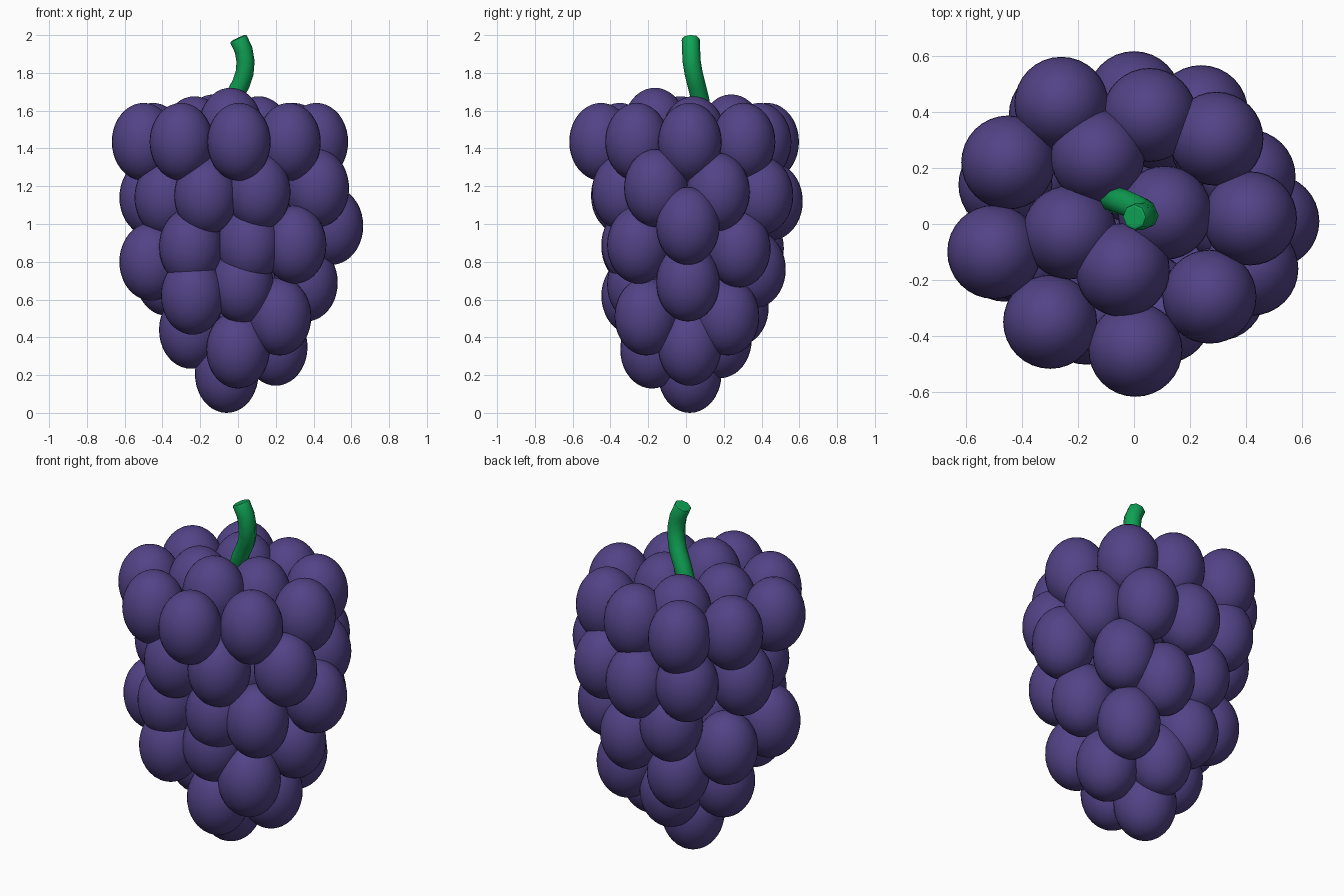
import bpy, bmesh, math
from mathutils import Vector

if "Cube" in bpy.data.objects:
    bpy.data.objects.remove(bpy.data.objects["Cube"])


def material(name, rgb):
    m = bpy.data.materials.new(name)
    m.diffuse_color = (*rgb, 1)
    m.use_nodes = True
    m.node_tree.nodes["Principled BSDF"].inputs["Base Color"].default_value = m.diffuse_color
    return m


purple = material("grape purple", (0.085, 0.056, 0.24))
green = material("stem green", (0.005, 0.36, 0.09))

# one egg-shaped grape, shared by all grapes
RX, RZ = 0.168, 0.206
bm = bmesh.new()
bmesh.ops.create_uvsphere(bm, u_segments=32, v_segments=20, radius=1)
bmesh.ops.scale(bm, vec=(RX, RX, RZ), verts=bm.verts)
for f in bm.faces:
    f.smooth = True
grape_mesh = bpy.data.meshes.new("grape")
bm.to_mesh(grape_mesh)
bm.free()
grape_mesh.materials.append(purple)


def grape(name, x, y, z):
    ob = bpy.data.objects.new(name, grape_mesh)
    ob.location = (x, y, z)
    bpy.context.collection.objects.link(ob)


# crown and shoulder grapes
for x, y, z in [(-.13, .24, 1.48), (-.23, -.03, 1.47), (-.04, -.165, 1.515), (.11, .04, 1.47)]:
    grape("crown_grape", x, y, z)
for x, y in [(-.26, .43), (-.45, .22), (-.50, -.10), (-.30, -.35), (.005, -.45),
             (.27, -.26), (.415, .02), (.295, .305), (.055, .39)]:
    grape("shoulder_grape", x, y, 1.435)

# middle and lower tiers
tiers = {
    "upper_grape": [(.42, -.16, 1.19), (.41, .17, 1.17), (-.17, -.335, 1.15), (.11, -.33, 1.17),
                    (-.46, .14, 1.14), (-.38, -.12, 1.14), (0, .45, 1.12), (.24, .40, 1.15),
                    (-.28, .39, 1.15)],
    "middle_grape": [(.495, .01, .99), (.30, -.25, .89), (.06, -.28, .89), (-.25, -.28, .88),
                     (-.46, -.11, .80), (.30, .28, .87), (.10, .36, .76), (-.15, .35, .87)],
    "lower_grape": [(-.24, -.28, .62), (.02, -.25, .68), (.36, .01, .69), (-.375, .16, .72),
                    (.22, -.21, .51), (.22, .22, .51), (-.14, .27, .56)],
    "tip_grape": [(-.25, .01, .44), (0, -.18, .335), (.20, .02, .35), (-.03, .18, .39),
                  (-.06, .02, .206)],
}
for name, spots in tiers.items():
    for p in spots:
        grape(name, *p)

# curved stem swept along a path
path = [Vector(p) for p in [(-.08, .09, 1.53), (-.03, .075, 1.66), (.015, .055, 1.74),
                            (.035, .04, 1.80), (.04, .03, 1.86), (.03, .027, 1.92), (0, .025, 1.985)]]
SIDES, R = 8, 0.048
bm = bmesh.new()
rings = []
for i, p in enumerate(path):
    t = (path[min(i + 1, len(path) - 1)] - path[max(i - 1, 0)]).normalized()
    u = Vector((0, 1, 0)).cross(t).normalized()
    v = t.cross(u)
    rings.append([bm.verts.new(p + R * (math.cos(a) * u + math.sin(a) * v))
                  for a in (2 * math.pi * k / SIDES for k in range(SIDES))])
for a, b in zip(rings, rings[1:]):
    for k in range(SIDES):
        n = (k + 1) % SIDES
        bm.faces.new((a[k], a[n], b[n], b[k])).smooth = True
bm.faces.new(rings[0][::-1])
bm.faces.new(rings[-1])
bmesh.ops.recalc_face_normals(bm, faces=bm.faces)
mesh = bpy.data.meshes.new("stem")
bm.to_mesh(mesh)
bm.free()
mesh.materials.append(green)
stem = bpy.data.objects.new("stem", mesh)
bpy.context.collection.objects.link(stem)
bev = stem.modifiers.new("soft_end", "BEVEL")
bev.width, bev.segments, bev.angle_limit = 0.01, 2, math.radians(60)
